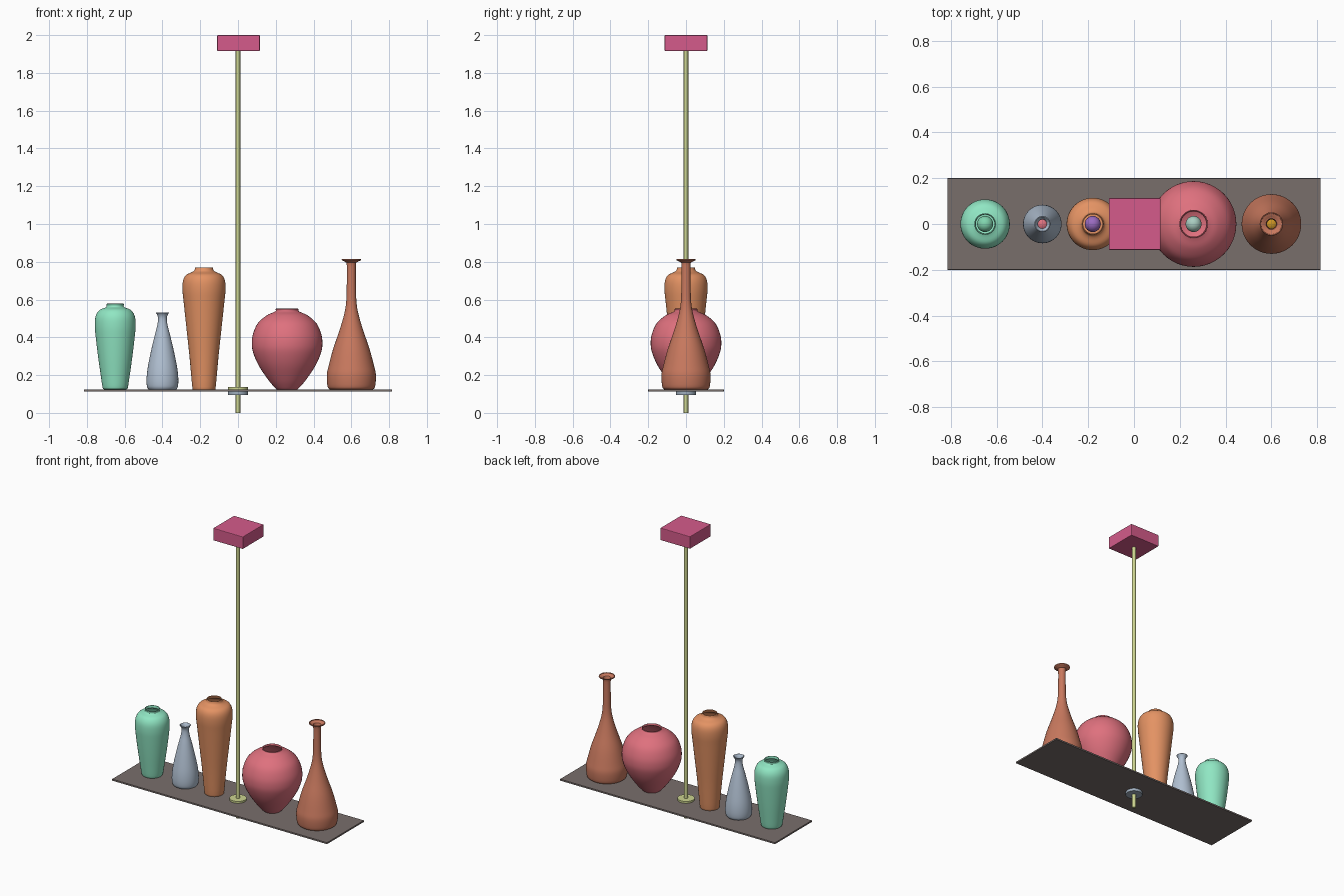
import bpy, bmesh, math
from mathutils import Vector

if "Cube" in bpy.data.objects:
    bpy.data.objects.remove(bpy.data.objects["Cube"])


def paint(obj, rgb):
    mat = bpy.data.materials.new(obj.name + "_colour")
    mat.diffuse_color = tuple(c ** 2.2 for c in rgb) + (1,)
    mat.use_nodes = True
    mat.node_tree.nodes["Principled BSDF"].inputs["Base Color"].default_value = mat.diffuse_color
    obj.data.materials.append(mat)


def smooth(obj, angle=40):
    bpy.ops.object.select_all(action='DESELECT')
    bpy.context.view_layer.objects.active = obj
    obj.select_set(True)
    bpy.ops.object.shade_smooth_by_angle(angle=math.radians(angle))


def box(name, centre, size, rgb, bevel):
    bpy.ops.mesh.primitive_cube_add(size=1, location=centre)
    obj = bpy.context.object
    obj.name = name
    obj.scale = size
    bpy.ops.object.transform_apply(location=False, rotation=False, scale=True)
    mod = obj.modifiers.new("edge", 'BEVEL')
    mod.width, mod.segments = bevel, 2
    paint(obj, rgb)


def cylinder(name, r, z0, z1, rgb, sides=32):
    bpy.ops.mesh.primitive_cylinder_add(vertices=sides, radius=r, depth=z1 - z0,
                                        location=(0, 0, (z0 + z1) / 2))
    obj = bpy.context.object
    obj.name = name
    paint(obj, rgb)
    smooth(obj)


def curve_points(pts, steps=4):
    """Smooth curve through the profile points."""
    p = [Vector(q) for q in pts]
    p = [p[0]] + p + [p[-1]]
    out = []
    for a, b, c, d in zip(p, p[1:], p[2:], p[3:]):
        for i in range(steps):
            t = i / steps
            out.append(0.5 * (2 * b + (c - a) * t + (2 * a - 5 * b + 4 * c - d) * t ** 2
                              + (3 * b - a - 3 * c + d) * t ** 3))
    return out + [p[-1]]


def vase(name, x, profile, rgb, sides=48):
    bm = bmesh.new()
    rings = []
    for r, z in curve_points(profile):
        rings.append([bm.verts.new((r * math.cos(2 * math.pi * k / sides),
                                    r * math.sin(2 * math.pi * k / sides), z))
                      for k in range(sides)])
    for lo, hi in zip(rings, rings[1:]):
        for k in range(sides):
            n = (k + 1) % sides
            bm.faces.new((lo[k], lo[n], hi[n], hi[k]))
    bm.faces.new(rings[0][::-1])
    mesh = bpy.data.meshes.new(name)
    bm.to_mesh(mesh)
    bm.free()
    obj = bpy.data.objects.new(name, mesh)
    bpy.context.collection.objects.link(obj)
    obj.location.x = x
    paint(obj, rgb)
    smooth(obj, 50)
    wall = obj.modifiers.new("wall", 'SOLIDIFY')
    wall.thickness, wall.offset = 0.004, -1


def bulb(name, x, rgb, r=0.035):
    bpy.ops.mesh.primitive_uv_sphere_add(segments=24, ring_count=12, radius=r,
                                         location=(x, 0, 0.2))
    obj = bpy.context.object
    obj.name = name
    paint(obj, rgb)
    smooth(obj, 60)


# Ceiling box, hanging rod, shelf and the two clamping collars
box("ceiling_box", (0.003, 0, 1.958), (0.226, 0.226, 0.084), (0.83, 0.36, 0.54), 0.004)
cylinder("rod", 0.012, 0, 1.93, (0.80, 0.83, 0.56), 24)
box("shelf", (0, 0, 0.119), (1.63, 0.4, 0.011), (0.47, 0.43, 0.42), 0.001)
cylinder("upper_collar", 0.053, 0.124, 0.137, (0.80, 0.83, 0.56))
cylinder("lower_collar", 0.053, 0.095, 0.114, (0.62, 0.68, 0.74))

# Vases: name, x, colour, bulb colour, profile of (radius, height)
vases = [
    ("green_vase", -0.65, (0.56, 0.90, 0.76), (0.50, 0.83, 0.68),
     [(.06, .125), (.067, .135), (.077, .2), (.091, .3), (.103, .4), (.108, .46),
      (.104, .51), (.085, .543), (.054, .557), (.045, .563), (.047, .577)]),
    ("grey_vase", -0.40, (0.69, 0.75, 0.82), (0.88, 0.45, 0.50),
     [(.074, .125), (.082, .14), (.084, .18), (.078, .24), (.06, .33), (.041, .41),
      (.028, .46), (.023, .495), (.026, .515), (.035, .53)]),
    ("orange_vase", -0.18, (0.89, 0.57, 0.39), (0.60, 0.42, 0.75),
     [(.056, .125), (.062, .137), (.077, .3), (.093, .45), (.107, .58), (.114, .65),
      (.111, .7), (.095, .73), (.064, .745), (.051, .755), (.046, .77)]),
    ("round_vase", 0.26, (0.87, 0.44, 0.49), (0.66, 0.80, 0.75),
     [(.055, .125), (.068, .137), (.1, .175), (.15, .25), (.18, .32), (.187, .37),
      (.18, .42), (.155, .475), (.11, .515), (.072, .533), (.06, .54), (.062, .55)]),
    ("bottle_vase", 0.60, (0.78, 0.47, 0.37), (0.80, 0.58, 0.16),
     [(.115, .125), (.126, .14), (.13, .2), (.12, .25), (.096, .34), (.065, .43),
      (.041, .51), (.029, .57), (.025, .64), (.024, .78), (.031, .798), (.05, .808),
      (.049, .815)]),
]
for name, x, rgb, glow, profile in vases:
    vase(name, x, profile, rgb)
    bulb(name.replace("vase", "bulb"), x, glow)
